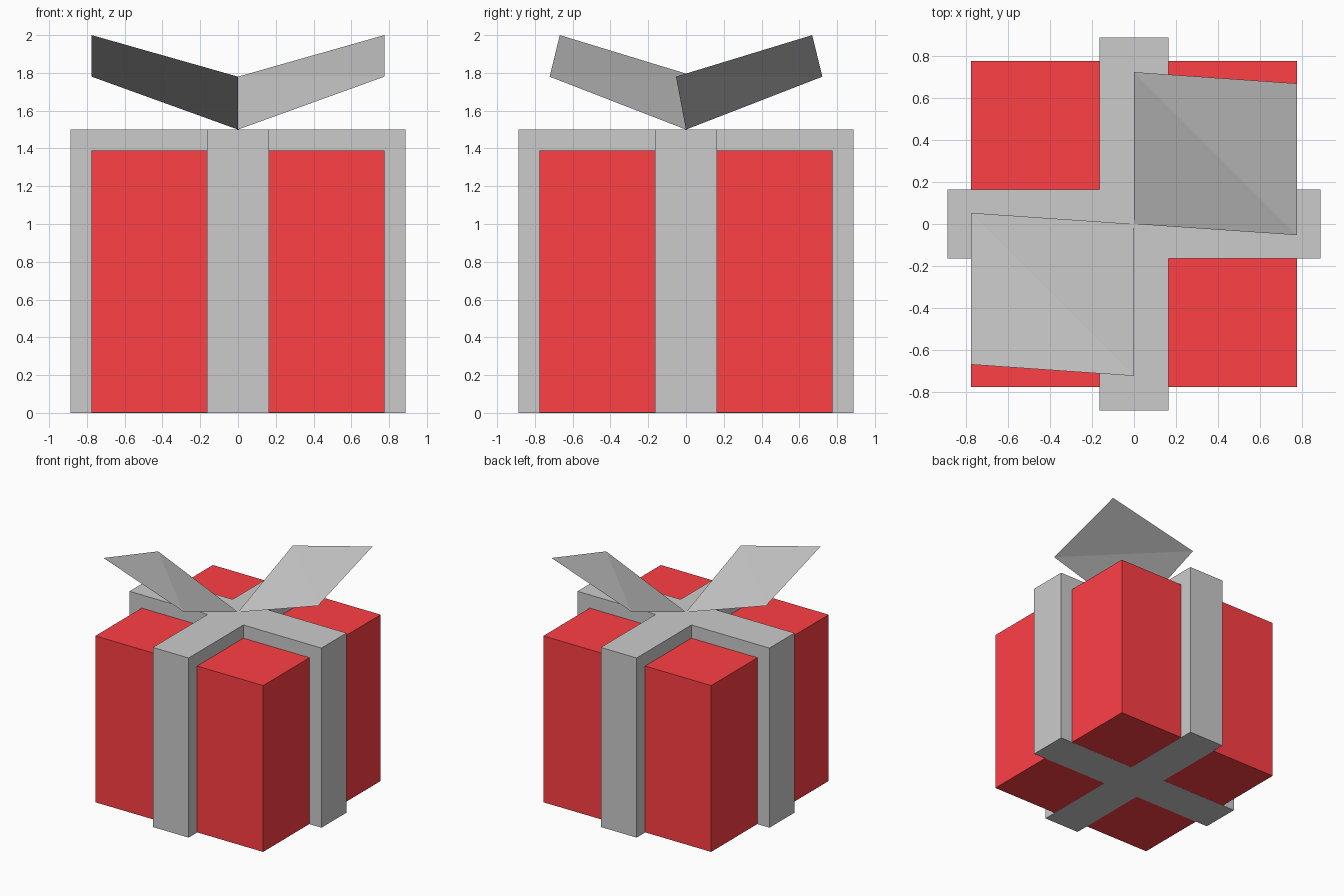
import bpy

if "Cube" in bpy.data.objects:
    bpy.data.objects.remove(bpy.data.objects["Cube"])

BOX, RIM, BAND = 0.775, 0.887, 0.165   # half sizes: box, ribbon reach, ribbon width
BOX_TOP, TOP = 1.39, 1.5


def mesh_object(name, verts, faces, material=None):
    mesh = bpy.data.meshes.new(name)
    mesh.from_pydata(verts, [], faces)
    mesh.update()
    obj = bpy.data.objects.new(name, mesh)
    bpy.context.collection.objects.link(obj)
    if material:
        mesh.materials.append(material)
    return obj


def prism(name, outline, z0, z1, material=None):
    """Extrude a counter-clockwise outline from z0 to z1."""
    n = len(outline)
    verts = [(x, y, z) for z in (z0, z1) for x, y in outline]
    faces = [tuple(reversed(range(n))), tuple(range(n, 2 * n))]
    faces += [(i, (i + 1) % n, n + (i + 1) % n, n + i) for i in range(n)]
    return mesh_object(name, verts, faces, material)


red = bpy.data.materials.new("red_paper")
red.diffuse_color = (1.0, 0.05, 0.06, 1)
red.use_nodes = True
red.node_tree.nodes["Principled BSDF"].inputs["Base Color"].default_value = red.diffuse_color

# Gift box, a hair above the ribbon's underside
prism("gift_box", [(-BOX, -BOX), (BOX, -BOX), (BOX, BOX), (-BOX, BOX)],
      0.001, BOX_TOP, red)

# Cross-shaped ribbon: one arm turned four times
arm = [(RIM, -BAND), (RIM, BAND), (BAND, BAND)]
cross = []
for _ in range(4):
    cross += arm
    arm = [(-y, x) for x, y in arm]
prism("ribbon", cross, 0, TOP)

# Two folded bow leaves, opposite each other
leaf = [(0, 0, TOP), (0.775, -0.053, 1.78), (0.775, 0.668, 2.0), (0, 0.722, 1.78)]
for name, s in (("bow_leaf_right", 1), ("bow_leaf_left", -1)):
    mesh_object(name, [(s * x, s * y, z) for x, y, z in leaf],
                [(0, 1, 3), (1, 2, 3)])
